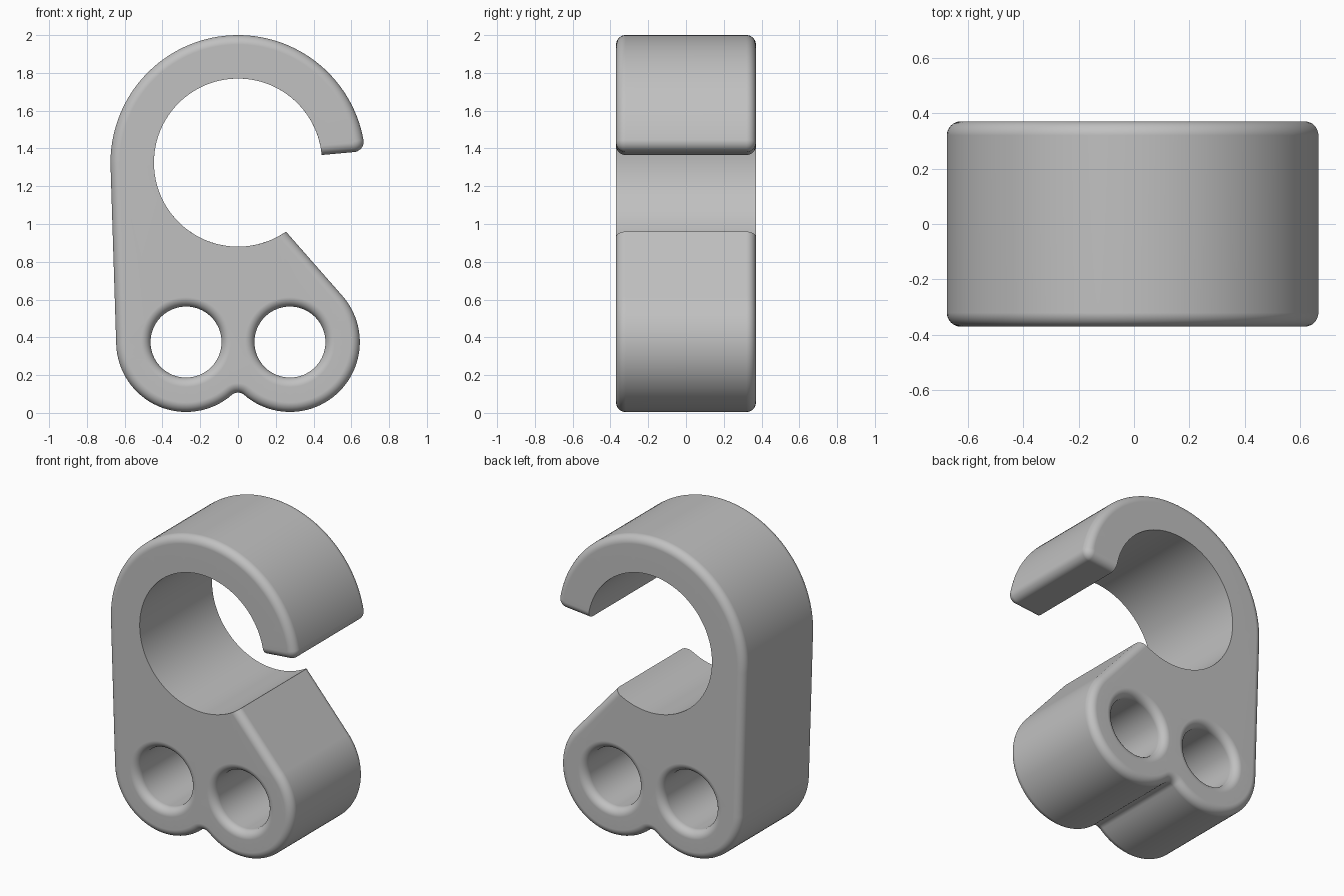
import bpy, bmesh
from math import radians, degrees, sin, cos, asin, acos, atan2, sqrt, hypot, pi

cube = bpy.data.objects.get("Cube")
if cube:
    bpy.data.objects.remove(cube)

HALF, FILLET, STEPS = 0.37, 0.05, 8
BIG_Z, BIG_R, BORE_R = 1.325, 0.675, 0.445
LOBE_X, LOBE_Z, LOBE_R, HOLE_R = 0.275, 0.375, 0.37, 0.188
END_ANGLE, LIP_ANGLE = radians(5.2), radians(41.3)
CORNER_R, NOTCH_R = 0.055, 0.05


def arc(cx, cz, r, a0, a1, n):
    return [(cx + r * cos(a0 + (a1 - a0) * i / n), cz + r * sin(a0 + (a1 - a0) * i / n))
            for i in range(n + 1)]


def outline(d):
    """Side profile with every outer edge, but not the bore, moved inward by d."""
    # rounded tip of the hook
    tip = END_ANGLE + asin(CORNER_R / (BIG_R - CORNER_R))
    tip_x = (BIG_R - CORNER_R) * cos(tip)
    tip_z = BIG_Z + (BIG_R - CORNER_R) * sin(tip)
    # straight back, tangent to the big ring and the left lobe
    rise = BIG_Z - LOBE_Z
    back = atan2(rise, LOBE_X) + acos((LOBE_R - BIG_R) / hypot(LOBE_X, rise))
    # soft notch between the lobes
    drop = sqrt((LOBE_R + NOTCH_R) ** 2 - LOBE_X ** 2)
    notch = atan2(drop, LOBE_X)
    # sloping lip where it meets the bore
    reach = LOBE_X * cos(LIP_ANGLE) - rise * sin(LIP_ANGLE) + LOBE_R - d
    lip = LIP_ANGLE - acos(reach / BORE_R)
    end = END_ANGLE + asin(d / BORE_R) - 2 * pi
    pts = arc(tip_x, tip_z, CORNER_R - d, END_ANGLE - pi / 2, tip, 10)
    pts += arc(0, BIG_Z, BIG_R - d, tip, back, 64)[1:]
    pts += arc(-LOBE_X, LOBE_Z, LOBE_R - d, back, 2 * pi - notch, 32)
    pts += arc(0, LOBE_Z - drop, NOTCH_R + d, pi - notch, notch, 10)[1:]
    pts += arc(LOBE_X, LOBE_Z, LOBE_R - d, pi + notch, LIP_ANGLE + 2 * pi, 44)[1:]
    pts += arc(0, BIG_Z, BORE_R, lip, end, 96)
    return pts


def hole(side):
    return lambda d: arc(side * LOBE_X, LOBE_Z, HOLE_R + d, 2 * pi, 0, 64)[:-1]


# inset and depth of each ring, from the front face round to the back face
quarter = [(FILLET * (1 - cos(pi / 2 * i / STEPS)),
            HALF - FILLET + FILLET * sin(pi / 2 * i / STEPS)) for i in range(STEPS + 1)]
levels = [(d, -y) for d, y in reversed(quarter)] + quarter

bm = bmesh.new()
cap_edges = [[], []]
for shape in (outline, hole(-1), hole(1)):
    rings = [[bm.verts.new((x, y, z)) for x, z in shape(d)] for d, y in levels]
    n = len(rings[0])
    for a, b in zip(rings, rings[1:]):
        for i in range(n):
            j = (i + 1) % n
            bm.faces.new((a[i], a[j], b[j], b[i]))
    for edges, ring in zip(cap_edges, (rings[0], rings[-1])):
        edges += [bm.edges.get((ring[i], ring[(i + 1) % n])) for i in range(n)]

# flat front and back faces with the two holes left open
for edges in cap_edges:
    bmesh.ops.triangle_fill(bm, edges=edges, use_beauty=True)
bmesh.ops.recalc_face_normals(bm, faces=bm.faces)

mesh = bpy.data.meshes.new("hook_clip")
bm.to_mesh(mesh)
bm.free()
clip = bpy.data.objects.new("hook_clip", mesh)
bpy.context.collection.objects.link(clip)

grey = bpy.data.materials.new("light_grey")
grey.use_nodes = True
colour = (0.53, 0.53, 0.53, 1)
grey.diffuse_color = colour
grey.node_tree.nodes["Principled BSDF"].inputs["Base Color"].default_value = colour
mesh.materials.append(grey)

# smooth curves, crisp bore edges
bpy.ops.object.select_all(action="DESELECT")
clip.select_set(True)
bpy.context.view_layer.objects.active = clip
bpy.ops.object.shade_smooth_by_angle(angle=radians(30))
weighted = clip.modifiers.new("flat_caps", "WEIGHTED_NORMAL")
weighted.keep_sharp = True
